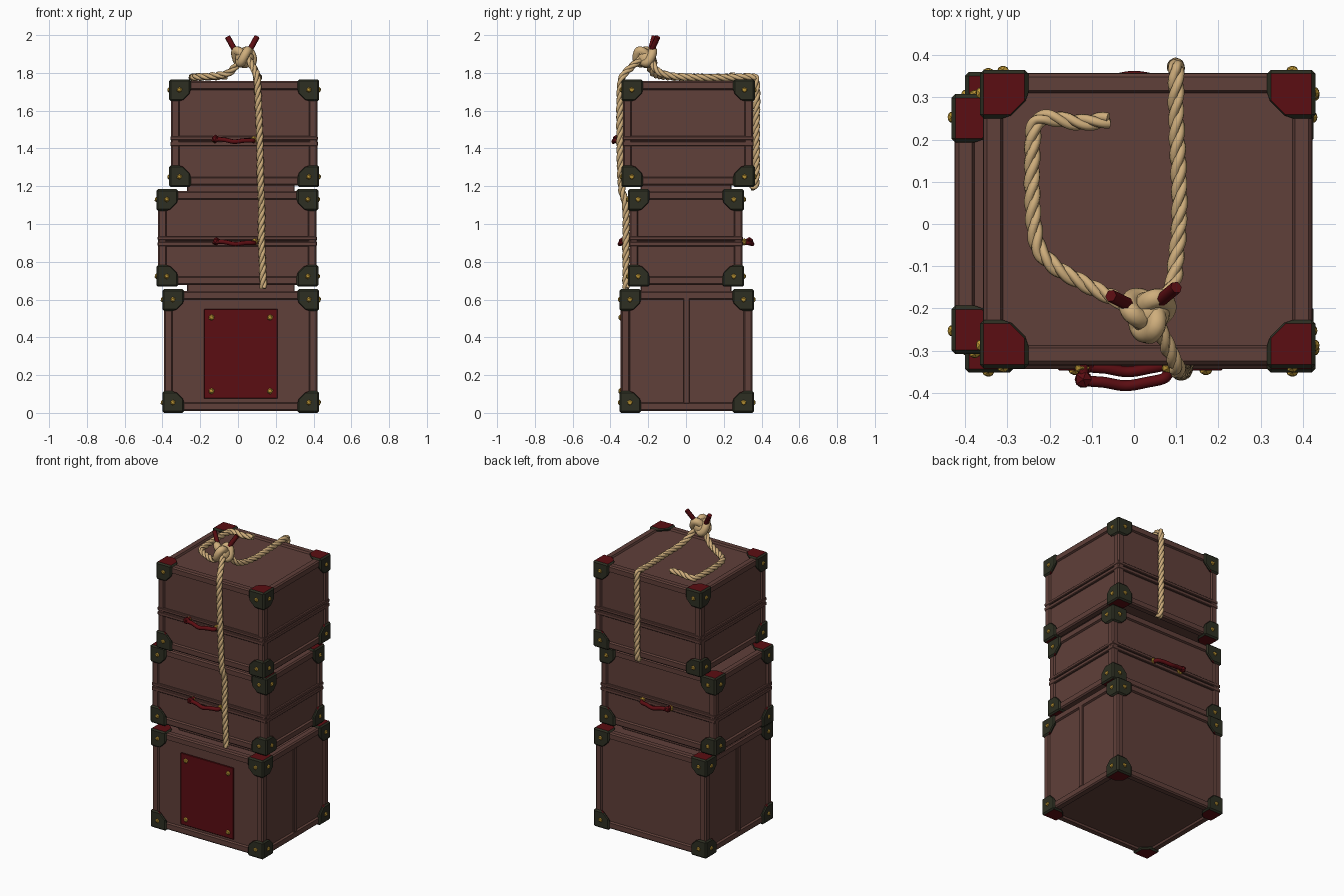
import bpy, bmesh, math
from mathutils import Vector, Matrix

if "Cube" in bpy.data.objects:
    bpy.data.objects.remove(bpy.data.objects["Cube"], do_unlink=True)


def material(name, rgb):
    m = bpy.data.materials.new(name)
    m.use_nodes = True
    m.diffuse_color = (*rgb, 1)
    m.node_tree.nodes["Principled BSDF"].inputs["Base Color"].default_value = (*rgb, 1)
    return m


BROWN = material("brown leather", (0.115, 0.050, 0.041))
RED = material("dark red", (0.105, 0.004, 0.006))
GREEN = material("dark olive metal", (0.026, 0.028, 0.016))
GOLD = material("gold", (0.50, 0.30, 0.035))
ROPE = material("tan rope", (0.62, 0.42, 0.20))


def finish(bm, name, *mats):
    me = bpy.data.meshes.new(name)
    bmesh.ops.recalc_face_normals(bm, faces=bm.faces)
    bm.to_mesh(me)
    bm.free()
    ob = bpy.data.objects.new(name, me)
    bpy.context.collection.objects.link(ob)
    for m in mats:
        me.materials.append(m)
    return ob


def add_box(bm, lo, hi):
    lo, hi = Vector(lo), Vector(hi)
    mat = Matrix.Translation((lo + hi) / 2) @ Matrix.Diagonal((*(hi - lo), 1))
    return bmesh.ops.create_cube(bm, size=1, matrix=mat)


def box(name, lo, hi, mat, bevel=0.004):
    bm = bmesh.new()
    add_box(bm, lo, hi)
    if bevel:
        bmesh.ops.bevel(bm, geom=bm.edges[:], offset=bevel, segments=1, affect='EDGES')
    return finish(bm, name, mat)


def rivet(bm, centre, axis, r=0.015):
    # flattened low-poly stud facing along the axis
    flat = Vector((1, 1, 1))
    flat[axis] = 0.7
    mat = Matrix.Translation(centre) @ Matrix.Diagonal((*flat, 1))
    bmesh.ops.create_icosphere(bm, subdivisions=1, radius=r, matrix=mat)


def corner_cap(bm, corner, sign, s=0.115, c=0.04):
    # three clipped square plates meeting at the corner, as one hull
    profile = [(0, 0), (s, 0), (s, s - c), (s - c, s), (0, s)]
    part = bmesh.new()
    for axis in range(3):
        for u, v in profile:
            p = [u, v]
            p.insert(axis, 0)
            part.verts.new([corner[i] - sign[i] * p[i] for i in range(3)])
    bmesh.ops.remove_doubles(part, verts=part.verts, dist=1e-5)
    bmesh.ops.convex_hull(part, input=part.verts)
    bmesh.ops.dissolve_limit(part, angle_limit=0.02, verts=part.verts, edges=part.edges)
    bmesh.ops.bevel(part, geom=part.edges[:], offset=0.009, segments=1, affect='EDGES')
    bmesh.ops.recalc_face_normals(part, faces=part.faces)
    # horizontal faces red, the rest olive
    for f in part.faces:
        f.material_index = 1 if abs(f.normal.z) > 0.8 else 0
    tmp = bpy.data.meshes.new("tmp")
    part.to_mesh(tmp)
    part.free()
    bm.from_mesh(tmp)
    bpy.data.meshes.remove(tmp)


def trunk(name, lo, hi, band=None):
    gap = Vector((0.009, 0.009, 0.009))
    blo, bhi = Vector(lo) + gap, Vector(hi) - gap
    # body with recessed panels inside a raised frame
    bm = bmesh.new()
    add_box(bm, blo, bhi)
    bmesh.ops.bevel(bm, geom=bm.edges[:], offset=0.008, segments=1, affect='EDGES')
    big = [f for f in bm.faces if f.calc_area() > 0.1]
    bmesh.ops.inset_individual(bm, faces=big, thickness=0.045, depth=0)
    bmesh.ops.inset_individual(bm, faces=big, thickness=0.008, depth=-0.012)
    finish(bm, name + "_body", BROWN)
    # lid seam band around the body
    if band:
        for part, a, b in (("lower", band - 0.028, band - 0.003), ("upper", band + 0.003, band + 0.025)):
            box(f"{name}_{part}_band", (blo.x - 0.002, blo.y - 0.002, a),
                (bhi.x + 0.002, bhi.y + 0.002, b), BROWN)
    # metal corners and studs
    caps, studs = bmesh.new(), bmesh.new()
    for sx in (-1, 1):
        for sy in (-1, 1):
            for sz in (-1, 1):
                sign = (sx, sy, sz)
                corner = Vector([hi[i] if sign[i] > 0 else lo[i] for i in range(3)])
                corner_cap(caps, corner, sign)
                for axis in (0, 1):
                    p = corner - Vector(sign) * 0.055
                    p[axis] = corner[axis]
                    rivet(studs, p, axis)
    finish(caps, name + "_corner_caps", GREEN, RED)
    finish(studs, name + "_studs", GOLD)


def smooth_path(pts, steps=10):
    # Catmull-Rom sampling
    p = [Vector(q) for q in pts]
    p = [2 * p[0] - p[1]] + p + [2 * p[-1] - p[-2]]
    out = []
    for i in range(1, len(p) - 2):
        a, b, c, d = p[i - 1:i + 3]
        for k in range(steps):
            t = k / steps
            out.append(0.5 * (2 * b + (c - a) * t + (2 * a - 5 * b + 4 * c - d) * t * t
                              + (3 * b - a - 3 * c + d) * t ** 3))
    return out + [p[-2]]


def tube(name, lines, radius, mat, cyclic=False, res=1):
    cu = bpy.data.curves.new(name, 'CURVE')
    cu.dimensions = '3D'
    cu.bevel_depth = radius
    cu.bevel_resolution = res
    cu.use_fill_caps = True
    for line in lines:
        sp = cu.splines.new('POLY')
        sp.points.add(len(line) - 1)
        for pt, co in zip(sp.points, line):
            pt.co = (*co, 1)
        sp.use_cyclic_u = cyclic
        sp.use_smooth = True
    cu.materials.append(mat)
    ob = bpy.data.objects.new(name, cu)
    bpy.context.collection.objects.link(ob)
    return ob


def rope(name, pts, pitch=0.13, offset=0.009, radius=0.0115):
    # resample evenly, then wind three strands around the path
    raw, line = smooth_path(pts, 16), []
    for a, b in zip(raw, raw[1:]):
        n = max(1, math.ceil((b - a).length / 0.012))
        line += [a.lerp(b, k / n) for k in range(n)]
    line.append(raw[-1])
    strands, dist = [[], [], []], 0
    side = Vector((0.31, 0.52, 0.79))
    for i, p in enumerate(line):
        tan = (line[min(i + 1, len(line) - 1)] - line[max(i - 1, 0)]).normalized()
        side = (side - tan * side.dot(tan)).normalized()
        up = tan.cross(side)
        dist += (p - line[i - 1]).length if i else 0
        for k in range(3):
            a = math.tau * (dist / pitch + k / 3)
            strands[k].append(p + offset * (math.cos(a) * side + math.sin(a) * up))
    return tube(name, strands, radius, ROPE)


def handle(name, x, y, z, out):
    # bowed grip between two gold mounts
    pts = [(x - 0.1, y, z + 0.01), (x - 0.095, y + out * 0.035, z + 0.008), (x - 0.05, y + out * 0.042, z + 0.004),
           (x, y + out * 0.05, z - 0.006), (x + 0.05, y + out * 0.042, z), (x + 0.095, y + out * 0.03, z),
           (x + 0.1, y, z)]
    tube(name + "_grip", [smooth_path(pts, 5)], 0.013, RED)
    bm = bmesh.new()
    for s in (-1, 1):
        rivet(bm, (x + s * 0.103, y + out * 0.008, z + 0.005), 1, 0.02)
    finish(bm, name + "_mounts", GOLD)
    bm = bmesh.new()
    bmesh.ops.create_icosphere(bm, subdivisions=1, radius=0.023,
                               matrix=Matrix.Translation((x - 0.1, y + out * 0.035, z + 0.008)))
    finish(bm, name + "_end_knob", RED)


# Stacked trunks
trunk("bottom_trunk", (-0.40, -0.352, 0.0), (0.43, 0.36, 0.655))
trunk("middle_trunk", (-0.432, -0.308, 0.668), (0.425, 0.308, 1.185), band=0.91)
trunk("top_trunk", (-0.365, -0.342, 1.195), (0.43, 0.365, 1.765), band=1.44)
for label, z in (("lower", 0.66), ("upper", 1.19)):
    box(label + "_spacer", (-0.27, -0.24, z - 0.025), (0.3, 0.24, z + 0.025), BROWN)

# Side posts on the bottom trunk
for label, x in (("right", -0.386), ("left", 0.416)):
    box(label + "_side_post", (x - 0.006, -0.012, 0.05), (x + 0.006, 0.018, 0.61), BROWN, 0.002)

# Red front plate with studs
box("front_plate", (-0.18, -0.347, 0.075), (0.21, -0.338, 0.55), RED, 0.003)
bm = bmesh.new()
for x in (-0.14, 0.17):
    for z in (0.115, 0.505):
        rivet(bm, (x, -0.347, z), 1, 0.017)
finish(bm, "front_plate_studs", GOLD)

# Handles
handle("top_front_handle", -0.02, -0.333, 1.442, -1)
handle("middle_front_handle", -0.015, -0.30, 0.90, -1)
handle("middle_back_handle", 0.0, 0.30, 0.90, 1)

# Ropes
rope("loose_rope", [(-0.06, 0.247, 1.785), (-0.13, 0.24, 1.78), (-0.215, 0.25, 1.778), (-0.24, 0.2, 1.776),
                    (-0.235, -0.02, 1.776), (-0.2, -0.09, 1.78), (-0.12, -0.14, 1.785), (-0.05, -0.175, 1.80),
                    (0.0, -0.2, 1.85)])
rope("back_rope", [(0.06, -0.19, 1.87), (0.09, -0.15, 1.81), (0.1, -0.08, 1.785), (0.108, 0.05, 1.776),
                   (0.1, 0.25, 1.776), (0.1, 0.35, 1.778), (0.1, 0.372, 1.74), (0.098, 0.372, 1.5),
                   (0.1, 0.37, 1.23), (0.1, 0.345, 1.19)])
rope("front_rope", [(0.05, -0.23, 1.88), (0.08, -0.29, 1.83), (0.1, -0.335, 1.78), (0.105, -0.348, 1.70),
                    (0.115, -0.35, 1.45), (0.12, -0.342, 1.2), (0.125, -0.32, 1.1), (0.125, -0.318, 0.9),
                    (0.135, -0.318, 0.66)])

# Knot: trefoil loop around a core
loop = []
for i in range(60):
    t = math.tau * i / 60
    loop.append(Vector((0.032, -0.21, 1.885)) + 0.0165 * Vector((
        math.sin(t) + 2 * math.sin(2 * t), 1.7 * (math.cos(t) - 2 * math.cos(2 * t)) * 0.6, -2 * math.sin(3 * t))))
tube("knot_loop", [loop], 0.024, ROPE, cyclic=True, res=2)
bm = bmesh.new()
bmesh.ops.create_icosphere(bm, subdivisions=3, radius=0.05, matrix=Matrix.Translation((0.035, -0.21, 1.875)))
for f in bm.faces:
    f.smooth = True
finish(bm, "knot_core", ROPE)

# Red rope tips
tube("right_rope_tip", [[(0.005, -0.2, 1.89), (-0.025, -0.185, 1.935), (-0.055, -0.17, 1.99)]], 0.015, RED)
tube("left_rope_tip", [[(0.045, -0.195, 1.89), (0.07, -0.175, 1.935), (0.1, -0.15, 1.99)]], 0.015, RED)
